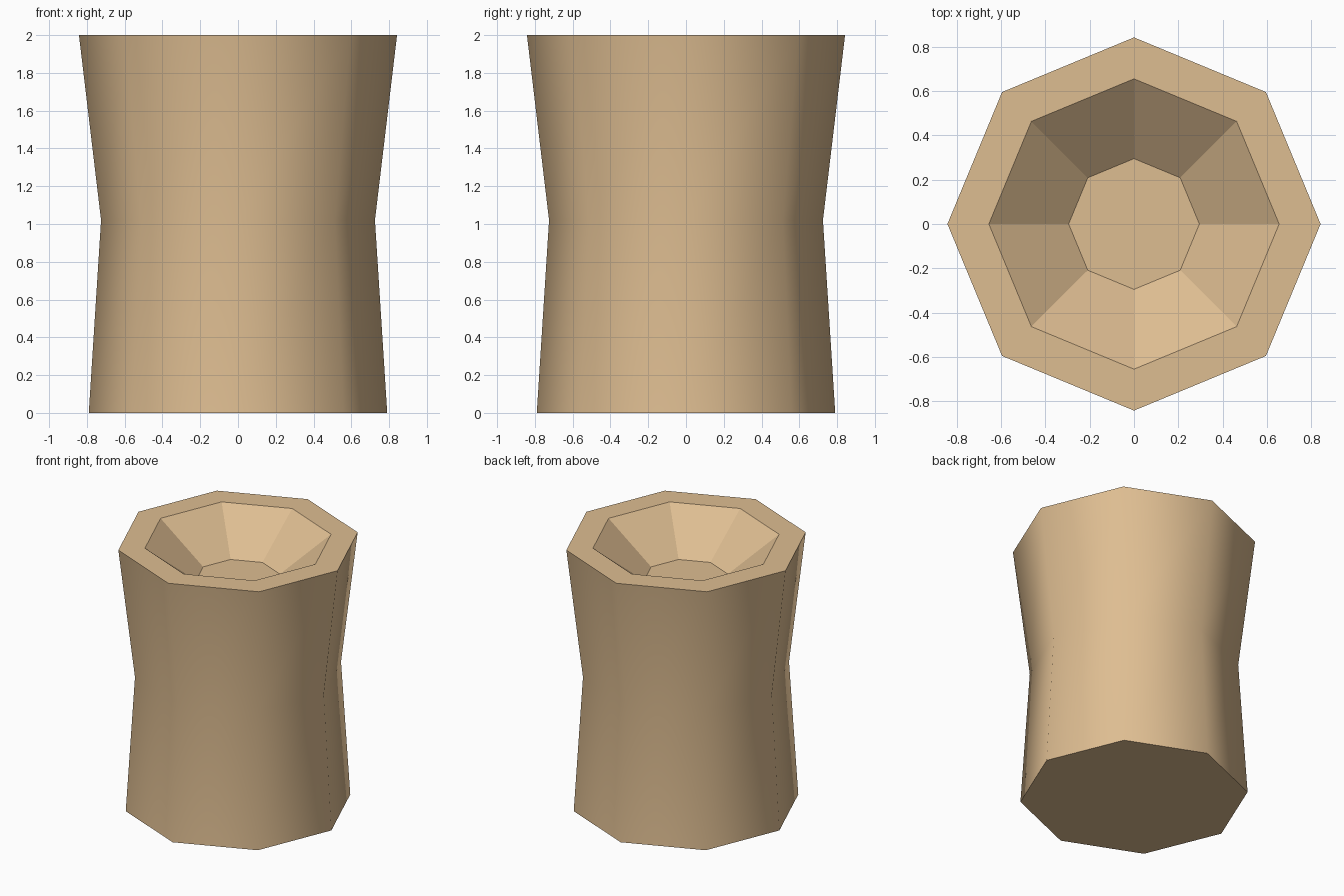
import bpy, bmesh, math

if "Cube" in bpy.data.objects:
    bpy.data.objects.remove(bpy.data.objects["Cube"])

SIDES = 8

# single sandy colour
clay = bpy.data.materials.new("sandy_clay")
clay.diffuse_color = (0.73, 0.51, 0.285, 1)
clay.use_nodes = True
clay.node_tree.nodes["Principled BSDF"].inputs["Base Color"].default_value = clay.diffuse_color

# rings of the profile: (radius, height), outside from bottom to rim, then down into the bowl
profile = [(0.79, 0), (0.725, 1.02), (0.842, 2.0), (0.655, 2.0), (0.295, 1.725)]
smooth_bands = {0, 1}   # outer wall is smooth shaded, rim and bowl are flat

bm = bmesh.new()
rings = [[bm.verts.new((r * math.cos(2 * math.pi * i / SIDES),
                        r * math.sin(2 * math.pi * i / SIDES), z))
          for i in range(SIDES)] for r, z in profile]

# side bands
for b, (lo, hi) in enumerate(zip(rings, rings[1:])):
    for i in range(SIDES):
        j = (i + 1) % SIDES
        face = bm.faces.new((lo[i], lo[j], hi[j], hi[i]))
        face.smooth = b in smooth_bands

# base and bowl floor
bm.faces.new(rings[0][::-1])
bm.faces.new(rings[-1])

# keep the borders between smooth and flat faces crisp
for e in bm.edges:
    e.smooth = all(f.smooth for f in e.link_faces)

mesh = bpy.data.meshes.new("pedestal_bowl")
bm.to_mesh(mesh)
bm.free()
mesh.materials.append(clay)
obj = bpy.data.objects.new("pedestal_bowl", mesh)
bpy.context.collection.objects.link(obj)
